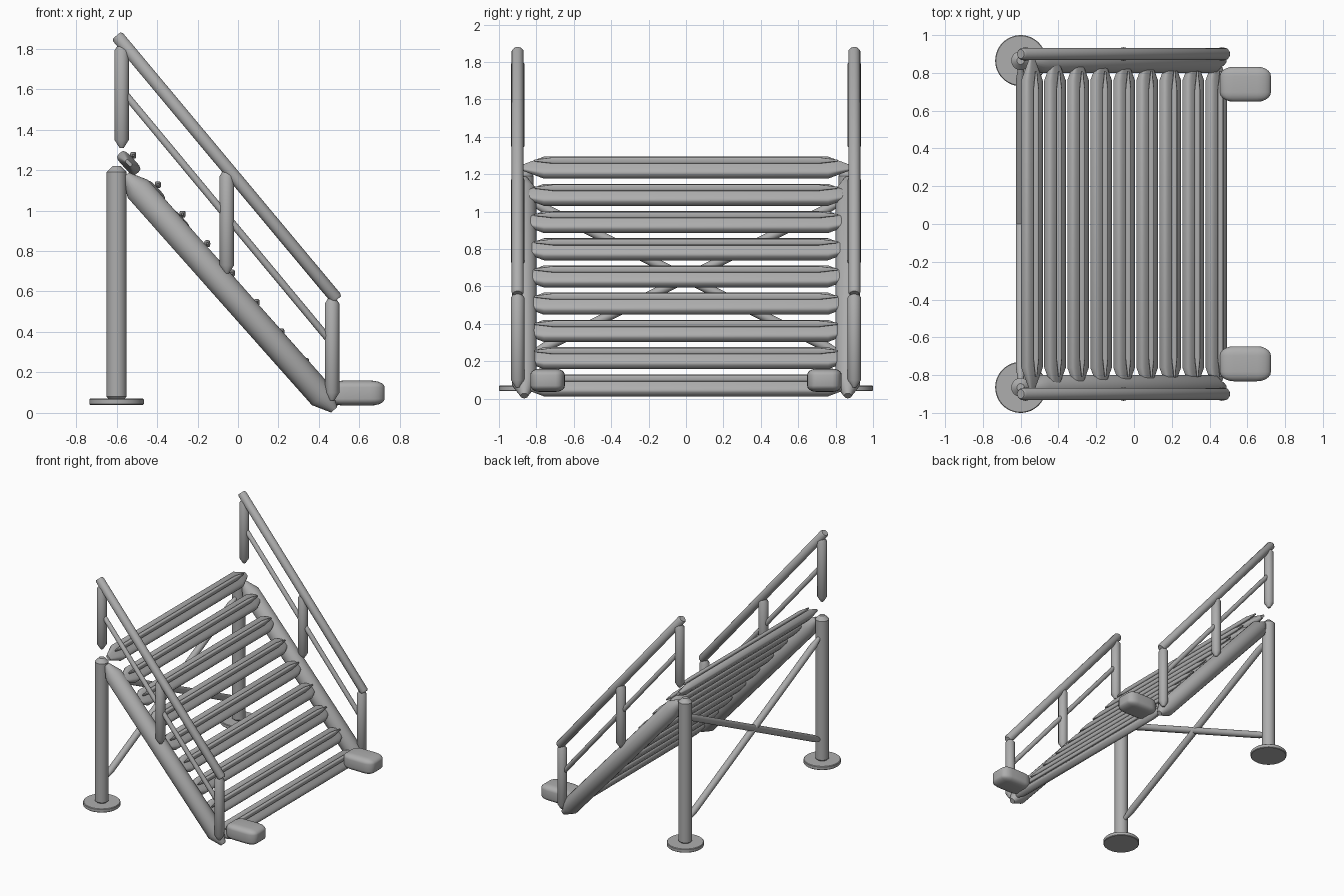
import bpy
import math
from mathutils import Vector

cube = bpy.data.objects.get("Cube")
if cube:
    bpy.data.objects.remove(cube, do_unlink=True)

GREY = (0.42, 0.42, 0.42, 1.0)
metal = bpy.data.materials.new("grey_metal")
metal.use_nodes = True
metal.diffuse_color = GREY
metal.node_tree.nodes["Principled BSDF"].inputs["Base Color"].default_value = GREY


def finish(obj, name, angle=40):
    obj.name = name
    obj.data.materials.append(metal)
    bpy.ops.object.select_all(action="DESELECT")
    obj.select_set(True)
    bpy.context.view_layer.objects.active = obj
    bpy.ops.object.shade_smooth_by_angle(angle=math.radians(angle))
    return obj


def bar(name, start, end, half_u, half_v=None, tip=0.03, tip_scale=0.4,
        u=None, power=1.0, sides=24):
    """Straight bar with tapered ends; power below 1 squares its section."""
    start, end = Vector(start), Vector(end)
    half_v = half_v or half_u
    axis = (end - start).normalized()
    u = Vector(u).normalized() if u else axis.orthogonal().normalized()
    v = axis.cross(u)

    def bent(value):
        return math.copysign(abs(value) ** power, value)

    stations = [(start, tip_scale), (start + axis * tip, 1),
                (end - axis * tip, 1), (end, tip_scale)]
    verts, faces = [], []
    for centre, scale in stations:
        for i in range(sides):
            a = math.tau * i / sides
            verts.append(centre + scale * (u * half_u * bent(math.cos(a))
                                           + v * half_v * bent(math.sin(a))))
    for s in range(len(stations) - 1):
        for i in range(sides):
            j = (i + 1) % sides
            faces.append((s * sides + i, s * sides + j,
                          (s + 1) * sides + j, (s + 1) * sides + i))
    last = (len(stations) - 1) * sides
    faces.append(tuple(reversed(range(sides))))
    faces.append(tuple(range(last, last + sides)))
    mesh = bpy.data.meshes.new(name)
    mesh.from_pydata(verts, [], faces)
    obj = bpy.data.objects.new(name, mesh)
    bpy.context.collection.objects.link(obj)
    return finish(obj, name)


def rounded_block(name, centre, size, width):
    bpy.ops.mesh.primitive_cube_add(size=1, location=centre)
    obj = bpy.context.object
    bevel = obj.modifiers.new("rounding", "BEVEL")
    bevel.width, bevel.segments = width, 5
    bpy.ops.object.modifier_apply(modifier="rounding")
    for vert in obj.data.vertices:
        vert.co = [c * s for c, s in zip(vert.co, size)]
    return finish(obj, name)


# Parts repeated on both sides
POST_X, POST_Y, RAIL_Y = -0.6, 0.865, 0.9
for side, s in (("right", -1), ("left", 1)):
    y, ry = s * POST_Y, s * RAIL_Y
    # Support post standing on a disc
    bar(f"support_post_{side}", (POST_X, y, 0.05), (POST_X, y, 1.22), 0.05)
    bar(f"base_disc_{side}", (POST_X, y, 0.04), (POST_X, y, 0.07), 0.135,
        tip=0.004, tip_scale=0.97, sides=48)
    # Sloping side beam
    bar(f"side_beam_{side}", (-0.555, y, 1.175), (0.475, y, 0.015), 0.067,
        tip=0.09, tip_scale=0.3)
    # Railing
    bar(f"top_rail_{side}", (-0.6, ry, 1.865), (0.49, ry, 0.56), 0.032,
        tip=0.012, tip_scale=0.75)
    bar(f"middle_rail_{side}", (-0.57, ry, 1.59), (0.46, ry, 0.35), 0.018)
    for part, x, z in (("upper", -0.575, 1.31), ("middle", -0.055, 0.69),
                       ("lower", 0.465, 0.06)):
        bar(f"{part}_rail_post_{side}", (x, ry, z), (x, ry, z + 0.52), 0.036,
            tip=0.04, tip_scale=0.3)
    # Crossed brace between the posts
    bar(f"cross_brace_{side}", (POST_X, -y, 0.22), (POST_X, y, 1.07), 0.026,
        tip=0.12, tip_scale=0.3)
    # Rounded foot at the bottom of the steps
    rounded_block(f"foot_{side}", (0.59, s * 0.74, 0.098), (0.27, 0.185, 0.124), 0.27)

# Sloping treads, each with a thin grip strip
TREADS = 9
first, step = Vector((-0.54, 0, 1.235)), Vector((0.122, 0, -0.1455))
for i in range(TREADS):
    centre = first + step * i
    reach = Vector((0, 0.87, 0))
    bar(f"tread_{i + 1}", centre - reach, centre + reach, 0.066, 0.031,
        tip=0.11, tip_scale=0.3, u=(0.69, 0, -0.73), power=0.55)
    centre += Vector((0.022, 0, 0.038))
    reach = Vector((0, 0.81, 0))
    bar(f"grip_strip_{i + 1}", centre - reach, centre + reach, 0.015, 0.017,
        tip=0.1, tip_scale=0.3, u=(1, 0, 0), power=0.55)
